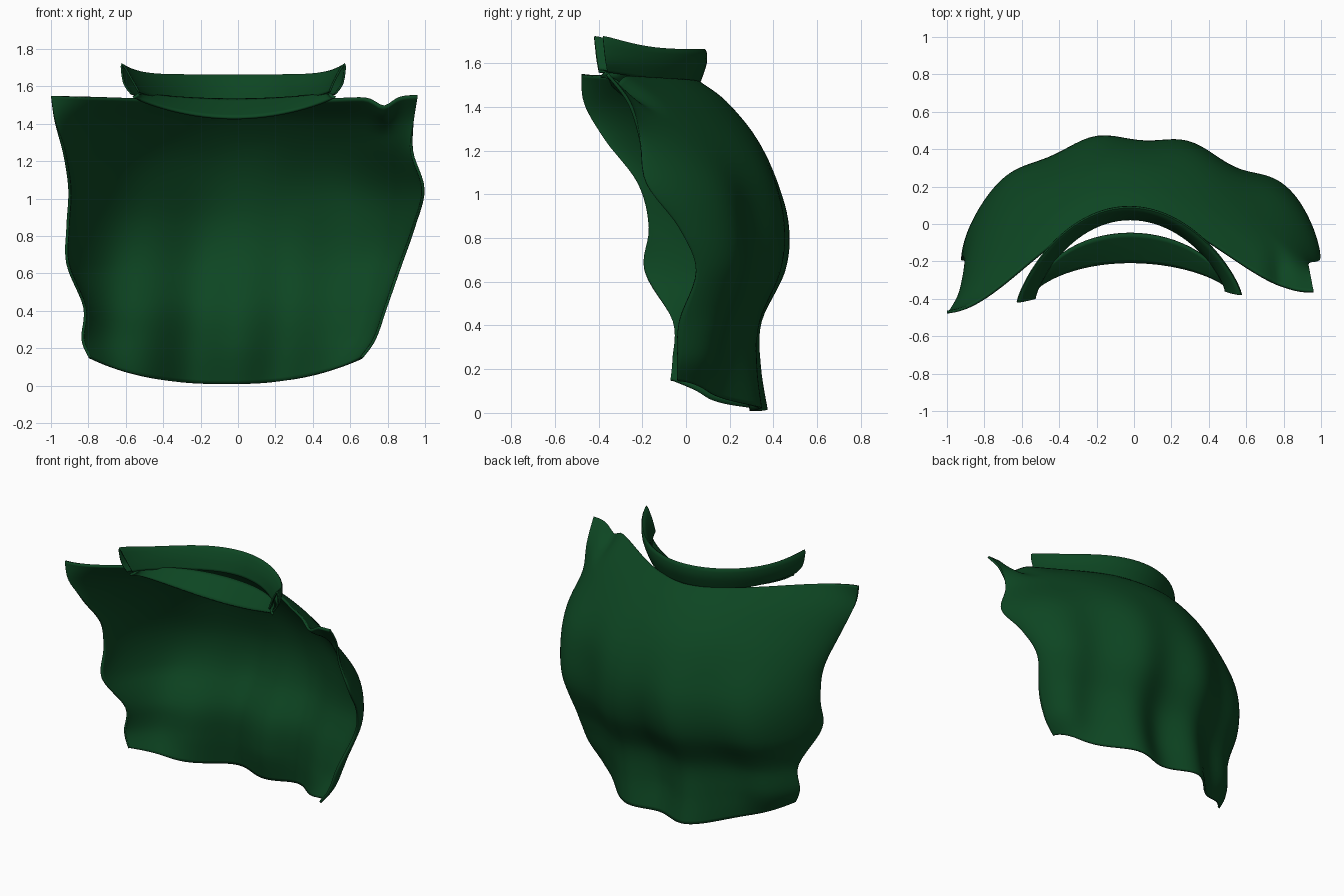
import bpy
import math

if "Cube" in bpy.data.objects:
    bpy.data.objects.remove(bpy.data.objects["Cube"])

green = bpy.data.materials.new("dark green cloth")
green.use_nodes = True
green.diffuse_color = (0.004, 0.06, 0.016, 1)
bsdf = green.node_tree.nodes["Principled BSDF"]
bsdf.inputs["Base Color"].default_value = green.diffuse_color
bsdf.inputs["Roughness"].default_value = 0.9


def spline(rows, steps):
    """Smooth Catmull-Rom blend through the rows of settings."""
    out = []
    last = len(rows) - 1
    for i in range(last):
        a, b, c, d = (rows[min(max(i + k, 0), last)] for k in (-1, 0, 1, 2))
        for j in range(steps):
            t = j / steps
            out.append([0.5 * (2 * q + (r - p) * t + (2 * p - 5 * q + 4 * r - s) * t * t
                               + (3 * q - p - 3 * r + s) * t ** 3)
                        for p, q, r, s in zip(a, b, c, d)])
    return out + [list(rows[-1])]


def cloth(name, rows, steps, columns, thickness, wrinkle=None):
    """Sheet of stacked arcs: z end, z middle, x/y of both ends, y middle, bend, z rise."""
    verts, faces = [], []
    arcs = spline(rows, steps)
    for ze, zc, xl, yl, xr, yr, yb, bend, rise in arcs:
        for i in range(columns + 1):
            angle = (i / columns - 0.5) * math.pi
            s, c = math.sin(angle), max(math.cos(angle), 0)
            x = (xl + xr) / 2 + (xr - xl) / 2 * s
            z = zc + (ze - zc) * abs(s) ** rise
            dy = dz = 0
            if wrinkle:
                # the left half of the hem hangs fuller than the right
                bend_here = bend * (1 - 0.28 * s * min(max((0.6 - z) / 0.2, 0), 1))
                dy, dz = wrinkle(x, z, c)
            else:
                bend_here = bend
            edge = yl + (yr - yl) * (s + 1) / 2
            verts.append((x, edge + (yb - edge) * c ** bend_here + dy, z + dz))
    n = columns + 1
    for r in range(len(arcs) - 1):
        for i in range(columns):
            k = r * n + i
            faces.append((k, k + n, k + n + 1, k + 1))
    mesh = bpy.data.meshes.new(name)
    mesh.from_pydata(verts, [], faces)
    mesh.materials.append(green)
    obj = bpy.data.objects.new(name, mesh)
    bpy.context.collection.objects.link(obj)
    solid = obj.modifiers.new("thickness", "SOLIDIFY")
    solid.thickness = thickness
    solid.offset = 0
    bpy.ops.object.select_all(action="DESELECT")
    obj.select_set(True)
    bpy.context.view_layer.objects.active = obj
    bpy.ops.object.shade_smooth_by_angle(angle=math.radians(50))
    return obj


def folds(x, z, c):
    """Hanging folds deepen toward the hem; a dent and a notch mark the left side."""
    depth = 0.045 * min(max((1.3 - z) / 1.1, 0), 1)
    dy = depth * (math.cos(12.5 * (x + 0.2) + 0.8 - z) - 0.3) * c ** 0.6
    dy -= 0.045 * math.exp(-((x - 0.55) / 0.25) ** 2 - ((z - 0.9) / 0.3) ** 2)
    notch = math.exp(-((x - 0.78) / 0.06) ** 2) * min(max((z - 1.35) / 0.15, 0), 1)
    return dy, -0.05 * notch


# Cape hanging down the back, from neckline to hem
cloth("cape", [
    (1.55, 1.51, -1.00, -0.47, 0.96, -0.36, 0.06, 4.2, 1),
    (1.42, 1.42, -0.98, -0.46, 0.94, -0.26, 0.18, 2.6, 1),
    (1.25, 1.25, -0.93, -0.37, 0.93, -0.21, 0.32, 1.65, 1),
    (1.05, 1.05, -0.90, -0.22, 0.99, -0.18, 0.42, 1.25, 1),
    (0.85, 0.85, -0.91, -0.17, 0.94, -0.03, 0.465, 1.15, 1),
    (0.65, 0.65, -0.91, -0.19, 0.87, 0.05, 0.44, 1.1, 1),
    (0.42, 0.42, -0.82, -0.06, 0.79, -0.03, 0.33, 1.15, 1.5),
    (0.25, 0.21, -0.83, -0.06, 0.73, -0.04, 0.32, 1.35, 2),
    (0.15, 0.01, -0.79, -0.07, 0.66, -0.04, 0.36, 1.8, 2.5),
], 6, 72, 0.015, folds)

# Folded standing collar: outer base, up over the rim, down the inside
cloth("collar", [
    (1.56, 1.51, -0.57, -0.40, 0.52, -0.36, 0.06, 1.55, 4),
    (1.62, 1.60, -0.61, -0.41, 0.56, -0.37, 0.09, 1.55, 5),
    (1.72, 1.66, -0.62, -0.42, 0.57, -0.38, 0.085, 1.55, 7),
    (1.64, 1.60, -0.57, -0.41, 0.52, -0.37, 0.05, 1.55, 5),
    (1.57, 1.52, -0.53, -0.40, 0.49, -0.36, 0.025, 1.5, 4),
], 4, 48, 0.01)

# Strap joining the collar tips in front of the neck
cloth("front_strap", [
    (1.56, 1.53, -0.53, -0.37, 0.49, -0.34, -0.05, 1.2, 2),
    (1.55, 1.48, -0.54, -0.38, 0.50, -0.35, -0.13, 1.3, 2),
    (1.54, 1.43, -0.56, -0.39, 0.52, -0.36, -0.205, 1.4, 2),
], 3, 32, 0.015)
